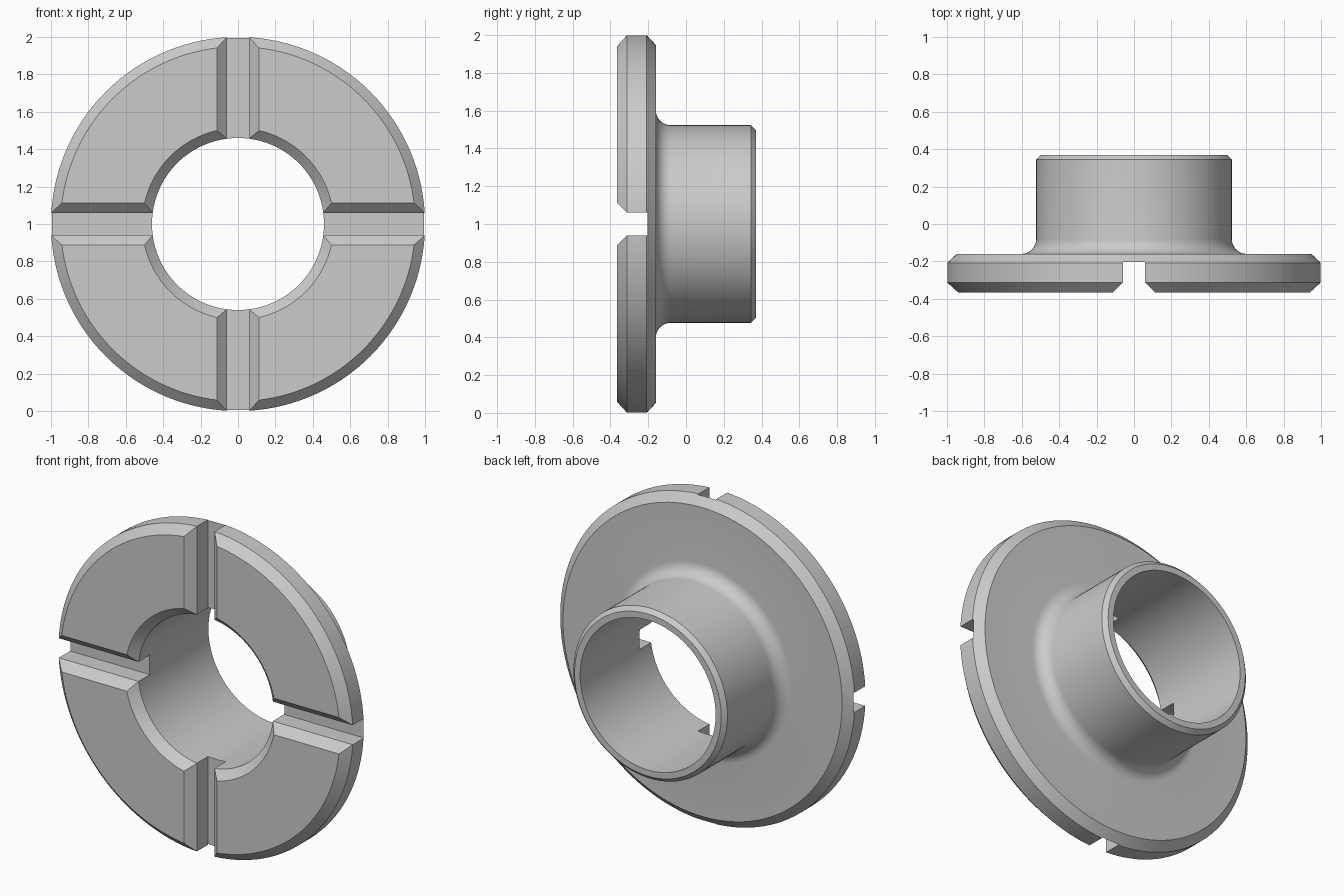
import bpy, bmesh, math
from mathutils import Matrix, Vector

cube = bpy.data.objects.get("Cube")
if cube:
    bpy.data.objects.remove(cube, do_unlink=True)

steel = bpy.data.materials.new("plain grey")
steel.use_nodes = True
GREY = (0.6, 0.6, 0.6, 1)
steel.diffuse_color = GREY
steel.node_tree.nodes["Principled BSDF"].inputs["Base Color"].default_value = GREY

SEGMENTS = 128
CENTRE = Vector((0, 0, 1))
FRONT, REAR, BACK = -0.365, -0.16, 0.37   # front face, flange back, hub end
BORE, HUB, RIM = 0.46, 0.523, 1.0         # radii
CHAMFER, FILLET = 0.052, 0.08
FLOOR, SLOT = -0.204, 0.06                # slot floor and half width


def add_object(name, bm):
    bmesh.ops.recalc_face_normals(bm, faces=bm.faces)
    mesh = bpy.data.meshes.new(name)
    bm.to_mesh(mesh)
    bm.free()
    mesh.materials.append(steel)
    obj = bpy.data.objects.new(name, mesh)
    bpy.context.collection.objects.link(obj)
    return obj


def lathe(name, profile):
    """Revolve a closed (radius, y) profile around the y axis."""
    bm = bmesh.new()
    rings = []
    for i in range(SEGMENTS):
        a = math.tau * i / SEGMENTS
        rings.append([bm.verts.new(CENTRE + Vector((r * math.cos(a), y, r * math.sin(a))))
                      for r, y in profile])
    n = len(profile)
    for i, ring in enumerate(rings):
        after = rings[(i + 1) % SEGMENTS]
        for j in range(n):
            k = (j + 1) % n
            bm.faces.new((ring[j], ring[k], after[k], after[j]))
    return add_object(name, bm)


def slot_cutter(name, angle):
    """Long prism with flared lips, turned around the y axis."""
    half = [(SLOT, FLOOR), (SLOT, FRONT + CHAMFER), (SLOT + CHAMFER + 0.1, FRONT - 0.1)]
    section = half + [(-x, y) for x, y in reversed(half)]
    bm = bmesh.new()
    face = bm.faces.new([bm.verts.new((x, y, -1.2)) for x, y in section])
    ext = bmesh.ops.extrude_face_region(bm, geom=[face])
    top = [v for v in ext["geom"] if isinstance(v, bmesh.types.BMVert)]
    bmesh.ops.translate(bm, verts=top, vec=(0, 0, 2.4))
    bm.transform(Matrix.Translation(CENTRE) @ Matrix.Rotation(angle, 4, "Y"))
    cutter = add_object(name, bm)
    cutter.hide_render = True
    return cutter


# Flange and hub in one turned profile, with a rounded root
root = [(HUB + FILLET - FILLET * math.sin(t), REAR + FILLET - FILLET * math.cos(t))
        for t in (math.pi / 2 * i / 8 for i in range(9))]
profile = [(BORE, FRONT + CHAMFER), (BORE + CHAMFER, FRONT), (RIM - CHAMFER, FRONT),
           (RIM, FRONT + CHAMFER), (RIM, REAR - 0.048), (RIM - CHAMFER, REAR)]
profile += root + [(HUB, BACK - 0.025), (HUB - 0.025, BACK), (BORE, BACK)]
flange = lathe("flanged_bushing", profile)

# Crossed slots across the front face
bpy.ops.object.select_all(action="DESELECT")
bpy.context.view_layer.objects.active = flange
flange.select_set(True)
for name, angle in (("upright_slot", 0), ("level_slot", math.pi / 2)):
    cutter = slot_cutter(name, angle)
    mod = flange.modifiers.new(name, "BOOLEAN")
    mod.operation = "DIFFERENCE"
    mod.solver = "EXACT"
    mod.object = cutter
    bpy.ops.object.modifier_apply(modifier=mod.name)
    bpy.data.objects.remove(cutter, do_unlink=True)

bpy.ops.object.shade_smooth_by_angle(angle=math.radians(30))
